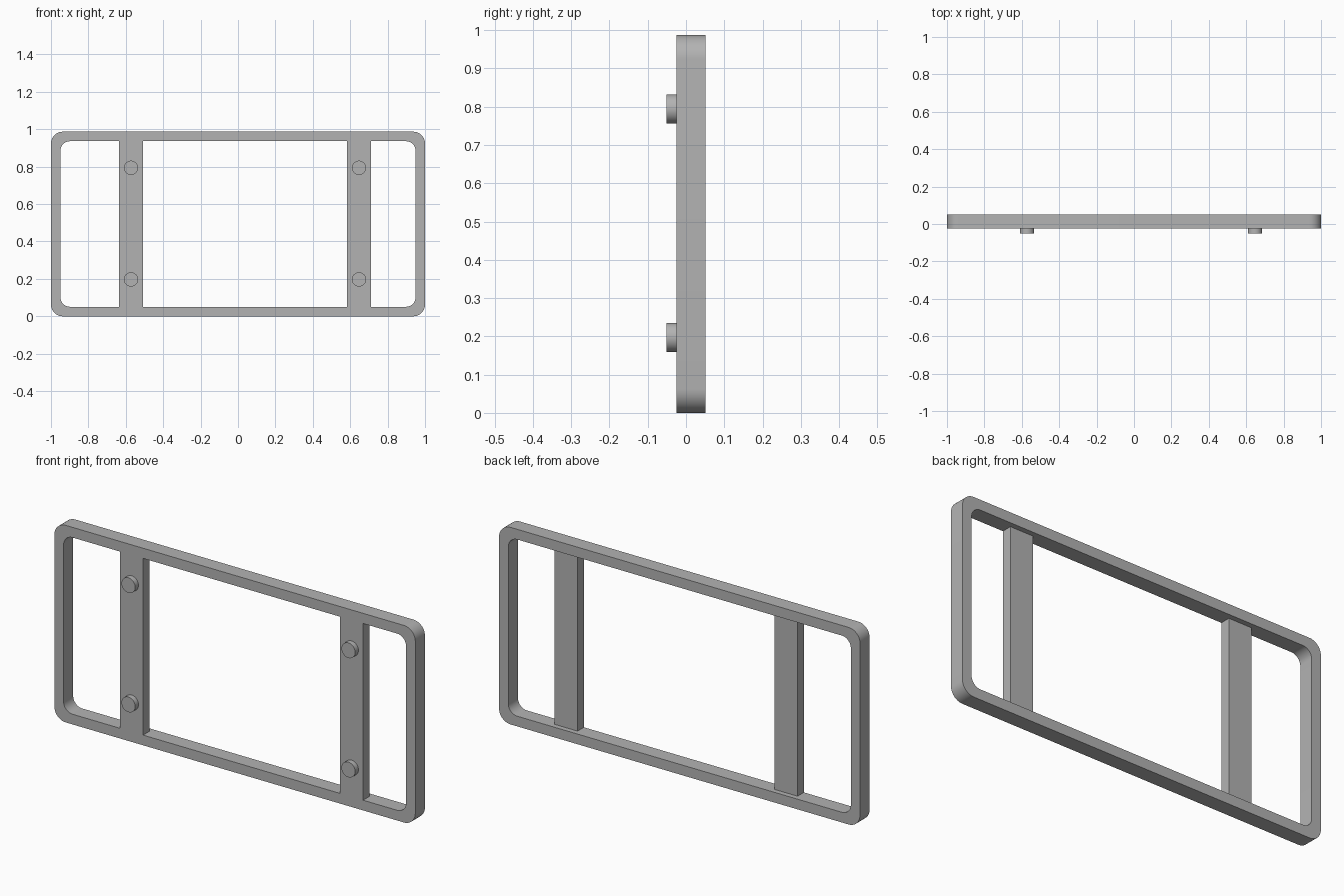
import bpy, bmesh, math

cube = bpy.data.objects.get("Cube")
if cube:
    bpy.data.objects.remove(cube, do_unlink=True)

GREY = (0.45, 0.45, 0.45, 1)
grey = bpy.data.materials.new("plain grey")
grey.use_nodes = True
grey.diffuse_color = GREY
grey.node_tree.nodes["Principled BSDF"].inputs["Base Color"].default_value = GREY

HEIGHT = 0.987
FRONT, BACK, BAR_BACK, PEG_FRONT = -0.025, 0.051, 0.025, -0.051
RIM = 0.051


def finish(name, bm):
    bmesh.ops.recalc_face_normals(bm, faces=bm.faces)
    mesh = bpy.data.meshes.new(name)
    bm.to_mesh(mesh)
    bm.free()
    mesh.materials.append(grey)
    obj = bpy.data.objects.new(name, mesh)
    bpy.context.collection.objects.link(obj)
    bpy.ops.object.select_all(action="DESELECT")
    bpy.context.view_layer.objects.active = obj
    obj.select_set(True)
    bpy.ops.object.shade_smooth_by_angle(angle=math.radians(30))
    return obj


def rounded_outline(inset, radius, steps=10):
    """Rounded rectangle in the xz plane, counted corner by corner."""
    points = []
    half_w, half_h = 1 - inset - radius, HEIGHT / 2 - inset - radius
    for corner, (sx, sz) in enumerate([(1, 1), (-1, 1), (-1, -1), (1, -1)]):
        for i in range(steps + 1):
            a = math.pi / 2 * (corner + i / steps)
            points.append((sx * half_w + radius * math.cos(a),
                           HEIGHT / 2 + sz * half_h + radius * math.sin(a)))
    return points


# Rounded frame: four matching loops bridged into a closed ring
bm = bmesh.new()
outer, inner = rounded_outline(0, 0.063), rounded_outline(RIM, 0.05)
loops = [[bm.verts.new((x, y, z)) for x, z in outline]
         for outline, y in ((outer, FRONT), (outer, BACK), (inner, BACK), (inner, FRONT))]
count = len(outer)
for k in range(4):
    a, b = loops[k], loops[(k + 1) % 4]
    for i in range(count):
        j = (i + 1) % count
        bm.faces.new((a[i], a[j], b[j], b[i]))
finish("frame", bm)

# Two upright bars, flush with the front, each carrying two round pegs
for side, x in (("right", -0.572), ("left", 0.647)):
    bm = bmesh.new()
    bmesh.ops.create_cube(bm, size=1)
    bmesh.ops.scale(bm, verts=bm.verts, vec=(0.127, BAR_BACK - FRONT, HEIGHT - 2 * RIM))
    bmesh.ops.translate(bm, verts=bm.verts, vec=(x, (FRONT + BAR_BACK) / 2, HEIGHT / 2))
    finish(side + "_bar", bm)
    for level, z in (("lower", 0.197), ("upper", 0.794)):
        bpy.ops.mesh.primitive_cylinder_add(
            vertices=40, radius=0.038, depth=FRONT - PEG_FRONT,
            location=(x, (FRONT + PEG_FRONT) / 2, z), rotation=(math.pi / 2, 0, 0))
        peg = bpy.context.object
        peg.name = f"{side}_{level}_peg"
        peg.data.materials.append(grey)
        bpy.ops.object.shade_smooth_by_angle(angle=math.radians(30))
